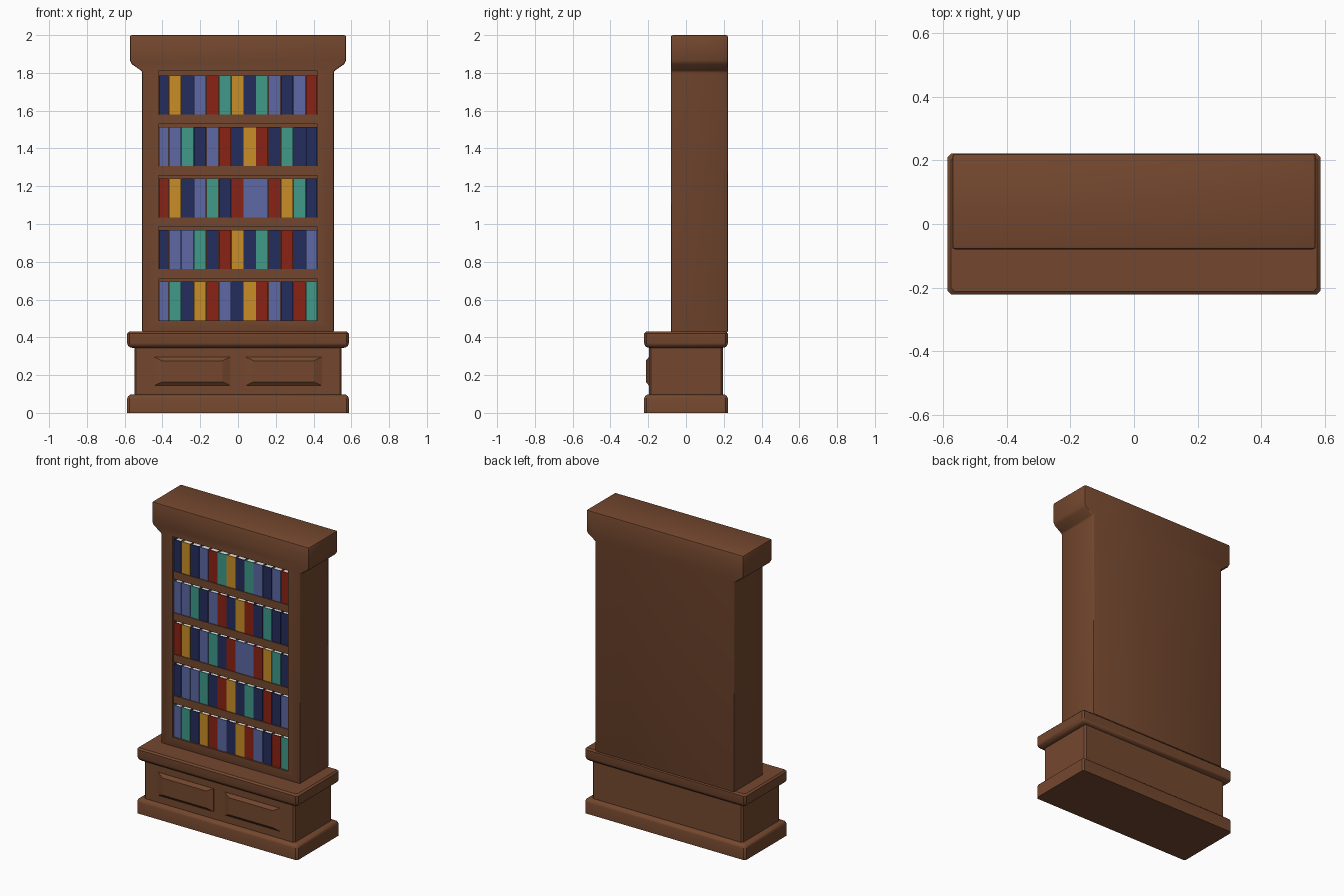
import bpy, bmesh, math

if "Cube" in bpy.data.objects:
    bpy.data.objects.remove(bpy.data.objects["Cube"])


def material(name, rgb):
    m = bpy.data.materials.new(name)
    m.diffuse_color = (*rgb, 1)
    m.use_nodes = True
    m.node_tree.nodes["Principled BSDF"].inputs["Base Color"].default_value = m.diffuse_color
    return m


WOOD = material("brown wood", (0.175, 0.064, 0.028))
PAGES = material("white pages", (0.8, 0.78, 0.72))
BOOK = {
    "n": material("navy cover", (0.017, 0.026, 0.11)),
    "g": material("gold cover", (0.58, 0.27, 0.02)),
    "b": material("blue cover", (0.11, 0.14, 0.37)),
    "r": material("red cover", (0.26, 0.016, 0.007)),
    "t": material("teal cover", (0.05, 0.32, 0.25)),
}
KEYS = list(BOOK)


def finish(name, bm, mats, smooth=True):
    bmesh.ops.recalc_face_normals(bm, faces=bm.faces)
    me = bpy.data.meshes.new(name)
    bm.to_mesh(me)
    bm.free()
    ob = bpy.data.objects.new(name, me)
    bpy.context.collection.objects.link(ob)
    for m in mats:
        me.materials.append(m)
    if smooth:
        bpy.ops.object.select_all(action='DESELECT')
        ob.select_set(True)
        bpy.context.view_layer.objects.active = ob
        bpy.ops.object.shade_smooth_by_angle(angle=math.radians(35))
    return ob


def add_box(bm, x0, x1, y0, y1, z0, z1, index=0):
    v = [bm.verts.new((x, y, z)) for x in (x0, x1) for y in (y0, y1) for z in (z0, z1)]
    for f in ((0, 1, 3, 2), (4, 6, 7, 5), (0, 4, 5, 1), (2, 3, 7, 6), (0, 2, 6, 4), (1, 5, 7, 3)):
        bm.faces.new([v[i] for i in f]).material_index = index


def stacked(name, hx, hy, rings, corner):
    """Rectangular slab with chamfered corners; rings are (inset, z)."""
    bm = bmesh.new()
    loops = []
    for inset, z in rings:
        a, b, c = hx - inset, hy - inset, corner
        pts = [(a, -b + c), (a, b - c), (a - c, b), (c - a, b),
               (-a, b - c), (-a, c - b), (c - a, -b), (a - c, -b)]
        loops.append([bm.verts.new((x, y, z)) for x, y in pts])
    for lo, hi in zip(loops, loops[1:]):
        for i in range(8):
            j = (i + 1) % 8
            bm.faces.new((lo[i], lo[j], hi[j], hi[i]))
    bm.faces.new(loops[0])
    bm.faces.new(loops[-1])
    return finish(name, bm, [WOOD])


# Base: plinth, cupboard body, counter
stacked("plinth", 0.587, 0.222,
        [(0, 0), (0, 0.075), (0.005, 0.088), (0.016, 0.096), (0.04, 0.098)], 0.012)
stacked("cupboard_body", 0.549, 0.195, [(0, 0.09), (0, 0.355)], 0.01)
stacked("counter", 0.587, 0.222,
        [(0.04, 0.343), (0.016, 0.346), (0.005, 0.356), (0, 0.37), (0, 0.42), (0.01, 0.43)], 0.012)

# Raised door panels
for side, label in ((-1, "left"), (1, "right")):
    bm = bmesh.new()
    cx = side * 0.242
    loops = []
    for y, w, h in ((-0.19, 0.202, 0.076), (-0.196, 0.202, 0.076), (-0.213, 0.160, 0.056)):
        loops.append([bm.verts.new((cx + sx * w, y, 0.22 + sz * h))
                      for sx, sz in ((-1, -1), (1, -1), (1, 1), (-1, 1))])
    for lo, hi in zip(loops, loops[1:]):
        for i in range(4):
            bm.faces.new((lo[i], lo[(i + 1) % 4], hi[(i + 1) % 4], hi[i]))
    bm.faces.new(loops[0])
    bm.faces.new(loops[-1])
    finish("door_panel_" + label, bm, [WOOD], smooth=False)

# Upper case: flared profile extruded back, edges bevelled, opening cut out
half = [(0.507, 0.425), (0.507, 1.808), (0.562, 1.846), (0.572, 1.865), (0.572, 2.0)]
outline = half + [(-x, z) for x, z in reversed(half)]
bm = bmesh.new()
face = bm.faces.new([bm.verts.new((x, -0.08, z)) for x, z in outline])
ext = bmesh.ops.extrude_face_region(bm, geom=[face])
for g in ext["geom"]:
    if isinstance(g, bmesh.types.BMVert):
        g.co.y = 0.222
case = finish("bookcase_case", bm, [WOOD], smooth=False)
bev = case.modifiers.new("edge_bevel", 'BEVEL')
bev.width = 0.009
bev.segments = 2
bev.limit_method = 'ANGLE'
bev.angle_limit = math.radians(50)

X0, X1, BACK = -0.42, 0.42, 0.15
bm = bmesh.new()
add_box(bm, X0, X1, -0.2, BACK, 0.488, 1.81)
cutter = finish("opening_cutter", bm, [WOOD], smooth=False)
cut = case.modifiers.new("opening", 'BOOLEAN')
cut.operation = 'DIFFERENCE'
cut.solver = 'EXACT'
cut.object = cutter
bpy.context.view_layer.objects.active = case
for mod in ("edge_bevel", "opening"):
    bpy.ops.object.modifier_apply(modifier=mod)
bpy.data.objects.remove(cutter)
bpy.ops.object.select_all(action='DESELECT')
case.select_set(True)
bpy.ops.object.shade_smooth_by_angle(angle=math.radians(42))

# Shelves and rows of books, bottom row first
ROWS = ["btngrbngrbnrt", "nbbtnrgntnrnb", "rgnbtnrbbrgtn", "bbtnbrngrntnn", "ngnbrtgntbnbr"]
PITCH, T = 0.0659, 0.006
for r, row in enumerate(ROWS):
    z0 = 0.488 + r * 0.273
    if r:
        bm = bmesh.new()
        add_box(bm, X0 - 0.005, X1 + 0.005, -0.073, BACK + 0.005, z0 - 0.051, z0)
        finish("shelf_%d" % r, bm, [WOOD], smooth=False)
    covers, pages = bmesh.new(), bmesh.new()
    z1 = z0 + 0.207
    for i, key in enumerate(row):
        a = max(-0.432 + i * PITCH, X0) + 0.001
        b = min(-0.432 + (i + 1) * PITCH, X1) - 0.001
        k = KEYS.index(key)
        front, rear = -0.068, 0.12
        add_box(covers, a, b, front, front + T, z0, z1, k)        # spine
        add_box(covers, a, a + T, front + T, rear, z0, z1, k)     # boards
        add_box(covers, b - T, b, front + T, rear, z0, z1, k)
        add_box(pages, a + T, b - T, front + T, rear - 0.005, z0 + 0.003, z1 - 0.003)
    finish("book_covers_row_%d" % (r + 1), covers, list(BOOK.values()), smooth=False)
    finish("book_pages_row_%d" % (r + 1), pages, [PAGES], smooth=False)
